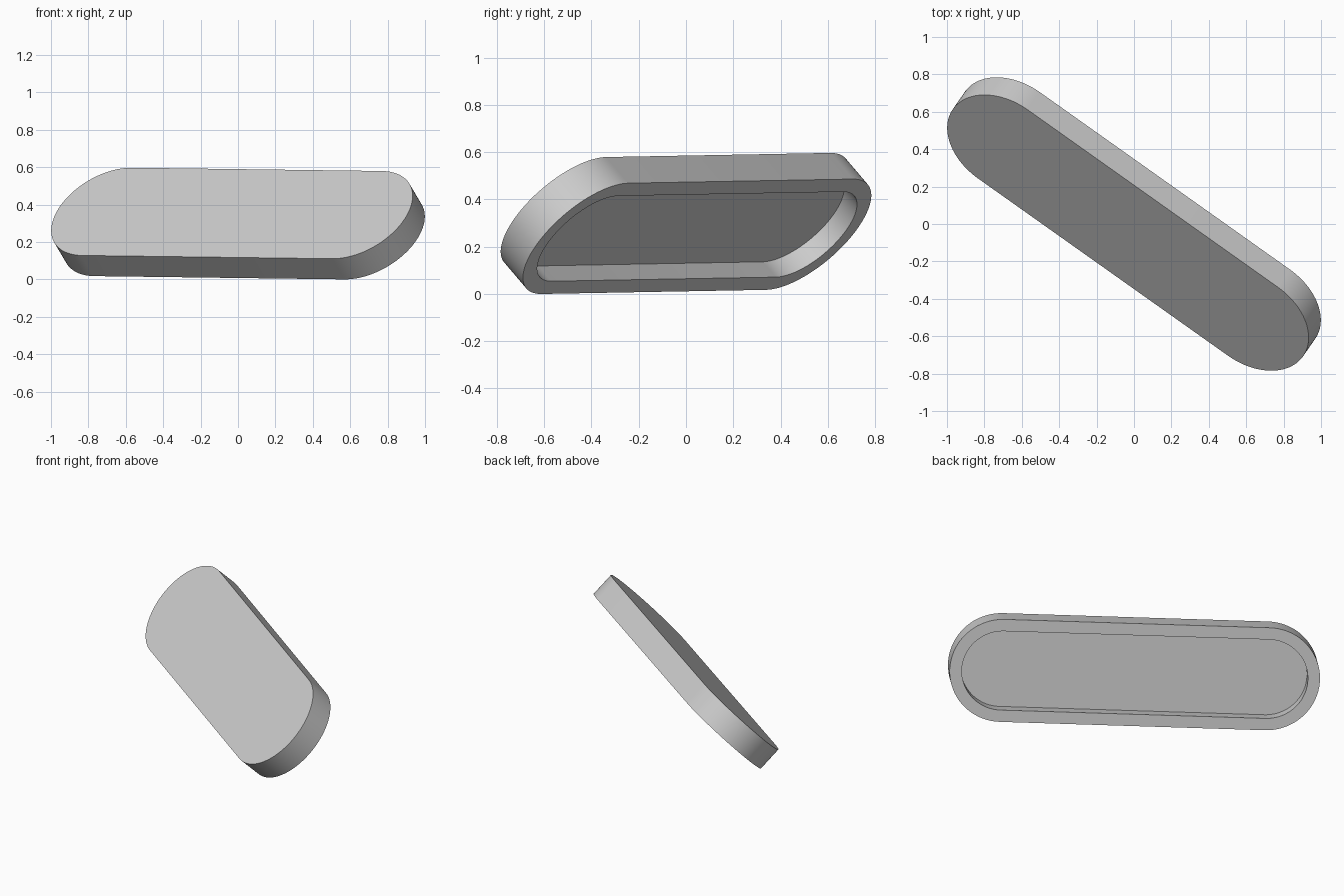
import bpy, bmesh, math
from mathutils import Vector, Matrix

cube = bpy.data.objects.get("Cube")
if cube:
    bpy.data.objects.remove(cube, do_unlink=True)

HALF_LENGTH = 0.82   # centre to the centre of each round end
RADIUS = 0.326
WALL = 0.075
THICK = 0.159
DEPTH = 0.093
SEGMENTS = 48        # per round end

# One plain grey
grey = bpy.data.materials.new("plain_grey")
grey.use_nodes = True
colour = (0.6, 0.6, 0.6, 1)
grey.diffuse_color = colour
grey.node_tree.nodes["Principled BSDF"].inputs["Base Color"].default_value = colour


def stadium(bm, radius, z):
    """Ring of vertices along a slot-shaped outline."""
    ring = []
    for side in (1, -1):
        for i in range(SEGMENTS + 1):
            a = math.pi * (i / SEGMENTS - 0.5)
            ring.append(bm.verts.new((side * (HALF_LENGTH + radius * math.cos(a)),
                                      side * radius * math.sin(a), z)))
    return ring


def bridge(bm, a, b):
    for i in range(len(a)):
        j = (i + 1) % len(a)
        bm.faces.new((a[i], a[j], b[j], b[i]))


# Shallow tray: closed face, outer wall, rim, recess wall, recess floor
bm = bmesh.new()
rings = [stadium(bm, RADIUS, -THICK / 2),
         stadium(bm, RADIUS, THICK / 2),
         stadium(bm, RADIUS - WALL, THICK / 2),
         stadium(bm, RADIUS - WALL, THICK / 2 - DEPTH)]
bm.faces.new(rings[0][::-1])
for lower, upper in zip(rings, rings[1:]):
    bridge(bm, lower, upper)
bm.faces.new(rings[-1])
bmesh.ops.recalc_face_normals(bm, faces=bm.faces)

# Tilt: long axis along u, open side towards n
u = Vector((1, -0.709, -0.013)).normalized()
n = Vector((0.066, 0.094, -0.111))
n = (n - u * n.dot(u)).normalized()
v = n.cross(u)
bm.transform(Matrix((u, v, n)).transposed().to_4x4())

# Centre on x and y, stand on the ground
low = min(vert.co.z for vert in bm.verts)
bmesh.ops.translate(bm, verts=bm.verts, vec=(0, 0, -low))

mesh = bpy.data.meshes.new("slot_tray")
bm.to_mesh(mesh)
bm.free()
mesh.materials.append(grey)
tray = bpy.data.objects.new("slot_tray", mesh)
bpy.context.collection.objects.link(tray)

bpy.ops.object.select_all(action='DESELECT')
tray.select_set(True)
bpy.context.view_layer.objects.active = tray
bpy.ops.object.shade_smooth_by_angle(angle=math.radians(30))
